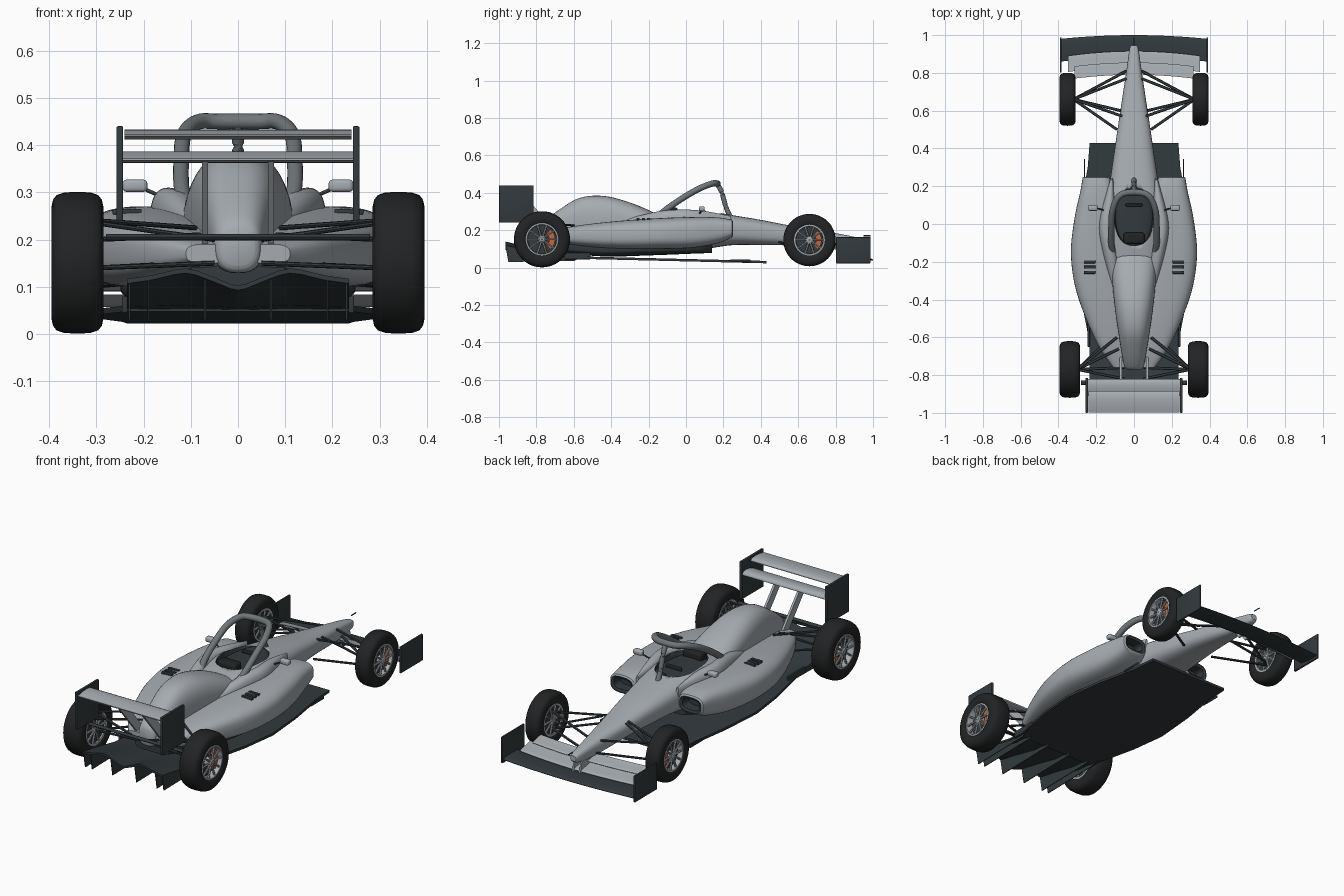
import bpy, bmesh, math
from mathutils import Vector

if "Cube" in bpy.data.objects:
    bpy.data.objects.remove(bpy.data.objects["Cube"])


def mat(name, col):
    m = bpy.data.materials.new(name)
    m.diffuse_color = (*col, 1)
    m.use_nodes = True
    m.node_tree.nodes["Principled BSDF"].inputs["Base Color"].default_value = m.diffuse_color
    return m


CARBON = mat("carbon", (0.032, 0.042, 0.047))
RUBBER = mat("rubber", (0.016, 0.017, 0.018))
ORANGE = mat("orange", (0.6, 0.13, 0.04))
HALO = mat("halo_grey", (0.16, 0.18, 0.19))
PAINT = mat("paint", (0.38, 0.41, 0.44))


def finish(name, bm, m=PAINT, angle=35):
    bmesh.ops.recalc_face_normals(bm, faces=bm.faces)
    me = bpy.data.meshes.new(name)
    bm.to_mesh(me)
    bm.free()
    o = bpy.data.objects.new(name, me)
    bpy.context.collection.objects.link(o)
    me.materials.append(m)
    me.materials.append(CARBON)
    bpy.ops.object.select_all(action='DESELECT')
    o.select_set(True)
    bpy.context.view_layer.objects.active = o
    bpy.ops.object.shade_smooth_by_angle(angle=math.radians(angle))
    return o


def loft(name, rings, m=PAINT, dark_from=None, closed=False, angle=35):
    bm = bmesh.new()
    vs = [[bm.verts.new(p) for p in r] for r in rings]
    n, k = len(rings[0]), len(rings)
    for i in range(k if closed else k - 1):
        for j in range(n):
            a, b = vs[i], vs[(i + 1) % k]
            f = bm.faces.new((a[j], a[(j + 1) % n], b[(j + 1) % n], b[j]))
            f.material_index = int(dark_from is not None and i >= dark_from)
    if not closed:
        bm.faces.new(vs[0])
        bm.faces.new(vs[-1]).material_index = int(dark_from is not None)
    return finish(name, bm, m, angle)


def smooth(pts, n=5):
    # Catmull-Rom through tuples of any length
    out = []
    for i in range(len(pts) - 1):
        p = [Vector(pts[min(max(i + d, 0), len(pts) - 1)]) for d in (-1, 0, 1, 2)]
        for s in range(n):
            t = s / n
            out.append(0.5 * (2 * p[1] + (p[2] - p[0]) * t + (2 * p[0] - 5 * p[1] + 4 * p[2] - p[3]) * t * t
                              + (3 * p[1] - p[0] - 3 * p[2] + p[3]) * t ** 3))
    return out + [Vector(pts[-1])]


def oval(y, x0, x1, z0, z1, e=2.6, n=40):
    # superellipse section across the car
    r = []
    for i in range(n):
        a = 2 * math.pi * i / n
        c, s = math.cos(a), math.sin(a)
        r.append(Vector(((x0 + x1) / 2 + (x1 - x0) / 2 * math.copysign(abs(c) ** (2 / e), c), y,
                         (z0 + z1) / 2 + (z1 - z0) / 2 * math.copysign(abs(s) ** (2 / e), s))))
    return r


def box(name, c, size, m=CARBON, bevel=0.003):
    bm = bmesh.new()
    bmesh.ops.create_cube(bm, size=1)
    for v in bm.verts:
        v.co = Vector(c) + Vector(v.co[i] * size[i] for i in range(3))
    bmesh.ops.bevel(bm, geom=bm.edges[:], offset=bevel, segments=3, profile=0.5, affect='EDGES')
    return finish(name, bm, m)


def prism(name, pts, d, m=CARBON):
    # flat polygon extruded along vector d
    bm = bmesh.new()
    f = bm.faces.new([bm.verts.new(p) for p in pts])
    g = bmesh.ops.extrude_face_region(bm, geom=[f])
    bmesh.ops.translate(bm, vec=d, verts=[v for v in g['geom'] if isinstance(v, bmesh.types.BMVert)])
    return finish(name, bm, m)


def tube(name, pts, r, m=CARBON, n=12, flat=1.0):
    pts = [Vector(p) for p in pts]
    rings = []
    for i, p in enumerate(pts):
        t = (pts[min(i + 1, len(pts) - 1)] - pts[max(i - 1, 0)]).normalized()
        u = t.cross(Vector((0, 0, 1)) if abs(t.z) < .95 else Vector((1, 0, 0))).normalized()
        w = u.cross(t)
        rings.append([p + r * (u * math.cos(a) + flat * w * math.sin(a))
                      for a in (2 * math.pi * j / n for j in range(n))])
    return loft(name, rings, m)


def lathe(name, prof, c, s, m, n=48):
    rings = [[Vector((c[0] + s * x, c[1] + r * math.cos(a), c[2] + r * math.sin(a))) for x, r in prof]
             for a in (2 * math.pi * i / n for i in range(n))]
    return loft(name, rings, m, closed=True)


def wing(name, span, y_lead, z_lead, chord, rise, thick, sweep=0.0, m=PAINT):
    # aerofoil spanning x, chord running towards -y
    rings = []
    for i in range(17):
        x = span * (i / 8 - 1)
        q = sweep * (x / span) ** 2
        top = [(t, thick * (1.6 * math.sqrt(t) * (1 - t) + .12)) for t in (0, .05, .15, .35, .6, .85, 1)]
        sec = top + [(t, -h * .4) for t, h in reversed(top)]
        rings.append([Vector((x, y_lead - q - chord * t, z_lead + rise * t * t + h)) for t, h in sec])
    return loft(name, rings, m)


# tub and nose: y, half width, bottom, top
tub_secs = [(.945, .016, .122, .15), (.92, .025, .108, .16), (.8, .042, .1, .184), (.55, .08, .118, .226),
            (.4, .102, .12, .255), (.25, .124, .12, .28), (.1, .145, .1, .305), (0, .155, .1, .313),
            (-.17, .145, .1, .29), (-.35, .1, .1, .26)]
tub = loft("tub_and_nose", [oval(y, -w, w, a, b, 2.8) for y, w, a, b in smooth(tub_secs)])

# cockpit opening and lining
for nm, k in (("cockpit_cutter", 1.0), ("cockpit_lining", .985)):
    ob = loft(nm, [oval(.04 + .155 * k * math.cos(a), -.105 * k * math.sin(a) ** .7, .105 * k * math.sin(a) ** .7,
                        .33 - .11 * k * math.sin(a) ** .5, .29 if k < 1 else .42, 2.5)
                   for a in (math.pi * (i + .4) / 24.8 for i in range(25))], CARBON)
    if k == 1.0:
        ob.hide_render = True
        ob.hide_set(True)
        b = tub.modifiers.new("cockpit", 'BOOLEAN')
        b.object, b.operation, b.solver = ob, 'DIFFERENCE', 'EXACT'
box("headrest", (0, -.075, .297), (.11, .06, .05), RUBBER, .012)
box("steering_wheel", (0, .1, .29), (.09, .015, .03), RUBBER, .005)

# engine cover
cover = [(-.165, .11, .14, .285), (-.18, .118, .13, .298), (-.3, .115, .13, .348), (-.44, .102, .13, .383),
         (-.57, .084, .13, .372), (-.68, .066, .13, .308), (-.755, .05, .13, .25), (-.772, .035, .145, .225)]
loft("engine_cover", [oval(y, -w, w, a, b, 2.6) for y, w, a, b in smooth(cover)])

# floor, plinth and diffuser
half = [(.235, .43), (.245, .3), (.285, .08), (.31, -.15), (.29, -.35), (.25, -.55), (.24, -.62)]
out = half + [(-x, y) for x, y in reversed(half)]
prism("floor", [(x, y, .046 - .024 * y) for x, y in out], (0, 0, -.013))
plinth = [(.14, .1, .078, .13), (.05, .19, .075, .14), (-.2, .25, .065, .15), (-.45, .2, .06, .15),
          (-.72, .1, .085, .16)]
loft("plinth", [oval(y, -w, w, a, b, 4) for y, w, a, b in smooth(plinth)], CARBON)
roof = [(-.55, .058, 0), (-.7, .066, .15), (-.84, .09, .55), (-.965, .105, 1)]
arch = smooth([(-.235, .012), (-.18, .02), (-.11, .034), (-.05, .015), (0, -.002),
               (.05, .015), (.11, .034), (.18, .02), (.235, .012)], 3)
loft("diffuser", [[(x, y, z + k * h) for y, z, k in roof] + [(x, y, z + k * h - .01) for y, z, k in reversed(roof)]
                  for x, h in arch], CARBON)
for x in (-.23, -.19, -.07, .07, .19, .23):
    prism("diffuser_fin", [(x - .002, y, z + k * .012) for y, z, k in roof] +
          [(x - .002, -.95, .03), (x - .002, -.6, .035)], (.004, 0, 0))

# rear wing
wing("rear_wing_main", .245, -.82, .369, .09, .0, .024)
wing("rear_wing_flap", .24, -.885, .418, .112, .002, .02)
tube("rear_beam", [(-.28, -.84, .205), (.28, -.84, .205)], .012, flat=.6)

# front wing
wing("front_wing_main", .39, 1.0, .04, .12, .008, .014, .02, m=CARBON)
wing("front_wing_lower_flap", .35, .915, .06, .085, .022, .012, .025)
wing("front_wing_upper_flap", .315, .855, .092, .065, .02, .01, .02)
tube("nose_probe", [(0, .948, .17), (0, .987, .17)], .003)

# halo
h = [(.112, -.15, .275), (.12, -.1, .315), (.12, -.02, .37), (.114, .07, .422), (.085, .14, .449), (.04, .165, .45)]
tube("halo_hoop", smooth(h + [(-x, y, z) for x, y, z in reversed(h)]), .0165, HALO, 16)
tube("halo_strut", smooth([(0, .165, .45), (0, .19, .405), (0, .215, .32), (0, .24, .265)]), .013, HALO)

pod = [(-.76, .02, .11, .15, .19), (-.66, .03, .18, .13, .212), (-.5, .04, .255, .11, .235), (-.33, .05, .312, .1, .252),
       (-.15, .06, .334, .1, .264), (.03, .08, .315, .105, .27), (.17, .1, .285, .13, .268), (.245, .13, .272, .16, .256)]

for s in (-1, 1):
    side = "left" if s < 0 else "right"
    # sidepod with inlet
    rings = [oval(y, s * a, s * b, c, d, 3) for y, a, b, c, d in smooth(pod)]
    k = len(rings)
    rings += [oval(.25, s * .138, s * .264, .168, .248, 3), oval(.245, s * .15, s * .252, .18, .236, 3),
              oval(.19, s * .15, s * .252, .18, .236, 3)]
    loft(side + "_sidepod", rings, dark_from=k)
    # cockpit shoulder
    sh = [(.24, .09, .125, .2, .275), (.1, .08, .165, .2, .302), (-.02, .09, .185, .2, .31), (-.15, .07, .165, .2, .3),
          (-.32, .05, .12, .2, .26)]
    loft(side + "_cockpit_shoulder", [oval(y, s * (a + .02), s * b, c, d, 2.3) for y, a, b, c, d in smooth(sh)])
    # sidepod louvres
    for y in (-.2, -.228, -.256):
        box(side + "_louvre", (s * .235, y, .259), (.062, .016, .012))
    # mirror
    box(side + "_mirror", (s * .218, .085, .314), (.052, .03, .026), PAINT, .008)
    tube(side + "_mirror_stalk", [(s * .2, .085, .308), (s * .15, .07, .285)], .004)
    # floor edge strakes
    box(side + "_floor_strake", (s * .262, .29, .036), (.006, .11, .012))
    box(side + "_rear_floor_strake", (s * .24, -.58, .062), (.012, .14, .035))
    # wing end plates and pylons
    box(side + "_rear_endplate", (s * .25, -.907, .34), (.014, .185, .2))
    box(side + "_front_endplate", (s * .388, .895, .093), (.01, .185, .14))
    prism(side + "_wing_pylon", [(s * .07 - .006, y, z) for y, z in
                                 ((-.66, .15), (-.72, .15), (-.9, .365), (-.85, .37))], (.012, 0, 0), PAINT)
    prism(side + "_front_wing_mount", [(s * .02 - .004, y, z) for y, z in
                                       ((.8, .13), (.9, .13), (.92, .05), (.85, .05))], (.008, 0, 0), PAINT)
    # suspension arms
    fr, rr = (.32, .66), (.3, -.77)
    for (ox, oy), oz, ix, iy, iz in (
            (fr, .19, .06, .57, .205), (fr, .19, .04, .77, .175), (fr, .1, .09, .5, .135), (fr, .1, .04, .81, .125),
            (fr, .12, .07, .6, .21),
            (rr, .24, .09, -.6, .225), (rr, .235, .05, -.82, .2), (rr, .14, .1, -.58, .15), (rr, .14, .05, -.76, .15),
            (rr, .2, .08, -.66, .21)):
        tube(side + "_suspension_arm", [(s * ox, oy, oz), (s * ix, iy, iz)], .0075, n=8, flat=.7)
    # wheels: name, y, radius, centre x, half width
    for nm, y, R, cx, w in (("front", .66, .14, .352, .043), ("rear", -.77, .15, .34, .055)):
        c, r, nm = (s * cx, y, R + .001 if nm == "rear" else .147), R * .57, side + "_" + nm
        prof = [(-.85 * w, r), (-w, r * 1.15), (-w, R * .79), (-.94 * w, R * .89), (-.8 * w, R * .955),
                (-.5 * w, R * .992), (0, R)]
        lathe(nm + "_tyre", prof + [(-x, q) for x, q in reversed(prof[:-1])], c, s, RUBBER)
        lathe(nm + "_rim", [(-.9 * w, r * .9), (-.9 * w, r * 1.03), (.9 * w, r * 1.03), (.93 * w, r * .93),
                            (.8 * w, r * .9)], c, s, PAINT)
        lathe(nm + "_brake_drum", [(-.75 * w, .004), (-.75 * w, r * .92), (.3 * w, r * .92), (.3 * w, .004)], c, s, CARBON)
        lathe(nm + "_hub", [(-.85 * w, .003), (-.85 * w, r * .3), (.85 * w, r * .24), (.95 * w, r * .15),
                            (.95 * w, .003)], c, s, PAINT, 24)
        # brake caliper
        arc = [math.radians(d) for d in range(-50, 51, 10)]
        prism(nm + "_caliper", [(c[0] + s * .35 * w, y + q * r * math.cos(a), c[2] + q * r * math.sin(a))
                                for q, aa in ((.82, arc), (.45, arc[::-1])) for a in aa], (s * .25 * w, 0, 0), ORANGE)
        # spokes
        for sx in (.78, -.8):
            for i in range(10):
                a = 2 * math.pi * i / 10
                u = Vector((0, math.cos(a), math.sin(a)))
                p = Vector(c) + Vector((s * sx * w, 0, 0))
                tube(nm + "_spoke", [p + u * r * .15, p + u * r * .97], .0055, PAINT, n=6)
